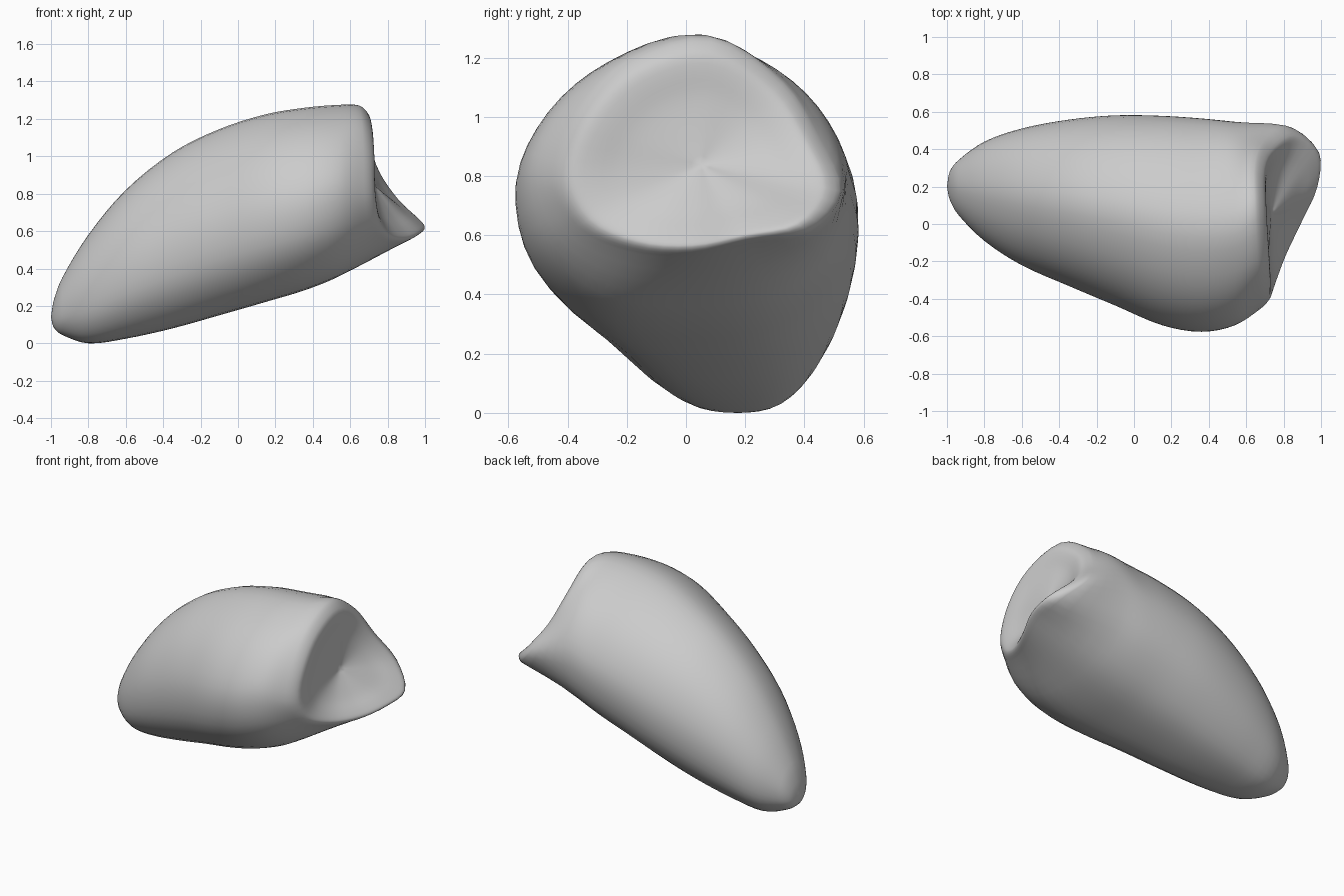
import bpy, bmesh, math
from mathutils import Vector

cube = bpy.data.objects.get("Cube")
if cube:
    bpy.data.objects.remove(cube)

SIDES, STEPS = 12, 4

# body sections: x, y min, y max, z min, z max
SECTIONS = [
    (-0.985, 0.13, 0.28, 0.085, 0.23),
    (-0.94, 0.05, 0.34, 0.045, 0.35),
    (-0.8, -0.09, 0.44, 0.0, 0.58),
    (-0.6, -0.22, 0.51, 0.025, 0.82),
    (-0.35, -0.33, 0.557, 0.08, 1.02),
    (-0.1, -0.435, 0.58, 0.15, 1.145),
    (0.15, -0.54, 0.577, 0.222, 1.225),
    (0.36, -0.575, 0.563, 0.285, 1.26),
    (0.54, -0.54, 0.545, 0.358, 1.275),
]

# rim of the scooped end, from the back edge over the top to the front
RIM = [
    (0.86, 0.475, 0.76), (0.75, 0.41, 0.92), (0.695, 0.3, 1.09), (0.695, 0.08, 1.225),
    (0.71, -0.17, 1.16), (0.72, -0.33, 1.0), (0.725, -0.4, 0.8), (0.75, -0.33, 0.65),
    (0.81, -0.17, 0.575), (0.9, 0.02, 0.56), (0.98, 0.2, 0.595), (0.99, 0.38, 0.635),
]
TAIL = Vector((-1, 0.2, 0.14))
SCOOP = Vector((0.735, 0.05, 0.84))


def section_ring(x, y0, y1, z0, z1):
    """Rounded section in the given bounds: peaked above, fuller below."""
    ring = []
    for i in range(SIDES):
        a = math.tau * i / SIDES
        c, s = math.cos(a), math.sin(a)
        power = 1.73 - 0.15 * x if s > 0.01 else 2.4
        r = (abs(c) ** power + abs(s) ** power) ** (-1 / power)
        ring.append(Vector((x, (y0 + y1 + (y1 - y0) * r * c) / 2,
                            (z0 + z1 + (z1 - z0) * r * s) / 2)))
    return ring


def rim_ring(scale, shift):
    """Copy of the rim, scaled about the scoop's middle and moved along x."""
    return [SCOOP + (p - SCOOP) * scale + Vector((shift, 0, 0)) for p in rim]


def spline(a, b, c, d, t):
    """Curve from b to c, with tangents scaled to the uneven spacing."""
    k = max((c - b).length, 1e-6)
    m0 = (c - a) * (k / max((b - a).length + k, 1e-6))
    m1 = (d - b) * (k / max((d - c).length + k, 1e-6))
    t2, t3 = t * t, t * t * t
    return (b * (2 * t3 - 3 * t2 + 1) + m0 * (t3 - 2 * t2 + t)
            + c * (3 * t2 - 2 * t3) + m1 * (t3 - t2))


def resample(points, closed):
    n, out = len(points), []
    for i in range(n if closed else n - 1):
        ids = [(j % n) if closed else min(max(j, 0), n - 1) for j in range(i - 1, i + 3)]
        out += [spline(*[points[j] for j in ids], s / STEPS) for s in range(STEPS)]
    return out if closed else out + [points[-1]]


# control rings along the body, over the rounded rim and into the scoop
rim = [Vector(p) for p in RIM]
rings = [[TAIL] * SIDES] + [section_ring(*s) for s in SECTIONS]
rings.append([Vector((p.x - 0.05, q.y, q.z)) for p, q in zip(rim, rim_ring(1.12, 0))])
for scale, shift in ((1, 0), (0.88, 0.008), (0.6, -0.005), (0.3, -0.005)):
    rings.append(rim_ring(scale, shift))
rings.append([SCOOP] * SIDES)

around = [resample(r, True) for r in rings]
along = [resample(list(line), False) for line in zip(*around)]

# skin the grid
bm = bmesh.new()
grid = [[bm.verts.new(p) for p in line] for line in along]
for i, line in enumerate(grid):
    following = grid[(i + 1) % len(grid)]
    for j in range(len(line) - 1):
        bm.faces.new((line[j], following[j], following[j + 1], line[j + 1]))
bmesh.ops.remove_doubles(bm, verts=bm.verts, dist=0.0005)
bmesh.ops.recalc_face_normals(bm, faces=bm.faces)
mesh = bpy.data.meshes.new("scooped_body")
bm.to_mesh(mesh)
bm.free()
body = bpy.data.objects.new("scooped_body", mesh)
bpy.context.collection.objects.link(body)

# plain grey
grey = bpy.data.materials.new("plain_grey")
grey.use_nodes = True
colour = (0.6, 0.6, 0.6, 1)
grey.diffuse_color = colour
grey.node_tree.nodes["Principled BSDF"].inputs["Base Color"].default_value = colour
mesh.materials.append(grey)

bpy.context.view_layer.objects.active = body
body.select_set(True)
bpy.ops.object.shade_smooth_by_angle(angle=math.radians(60))
